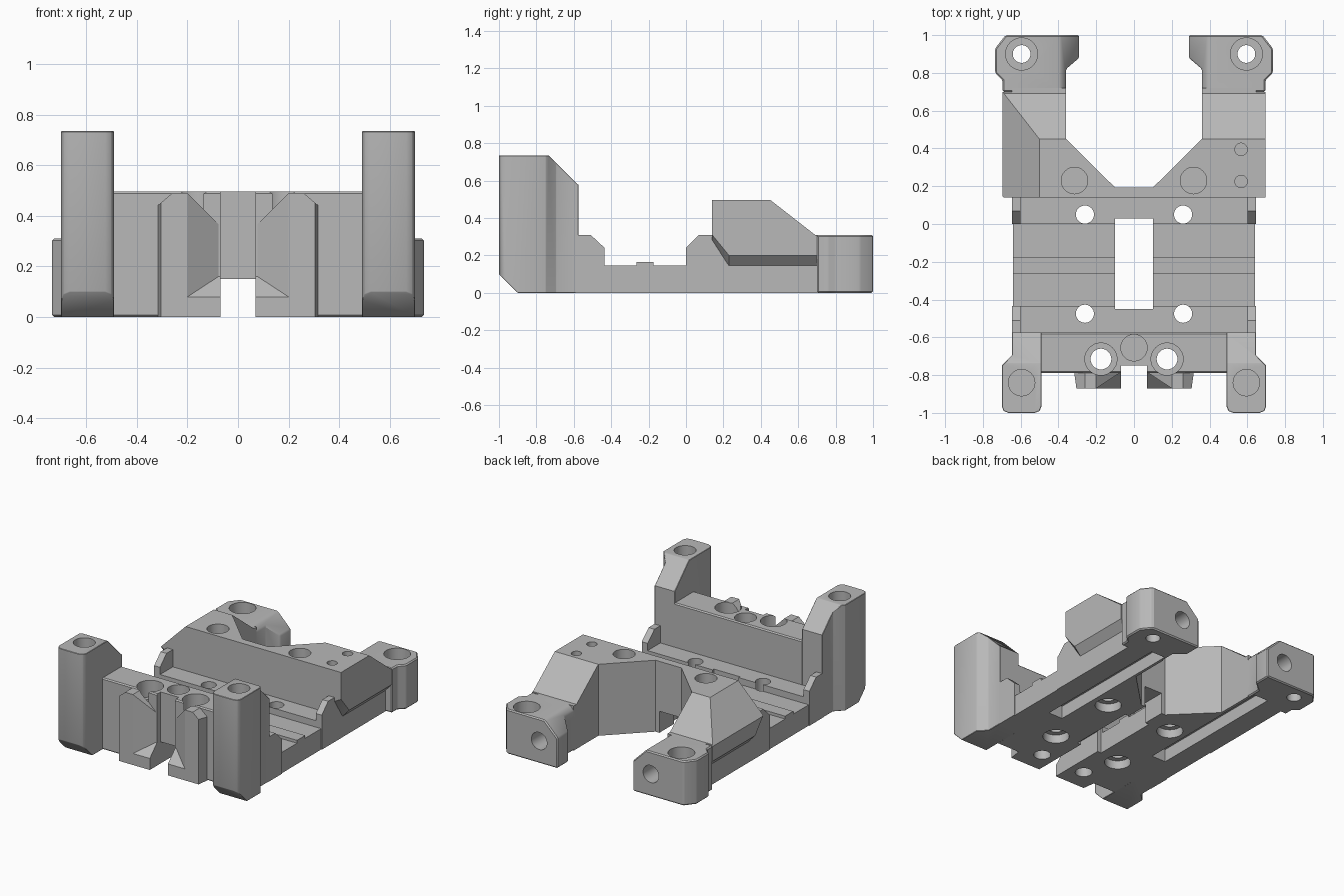
import bpy, bmesh, math

old = bpy.data.objects.get("Cube")
if old:
    bpy.data.objects.remove(old, do_unlink=True)

grey = bpy.data.materials.new("mid_grey")
grey.use_nodes = True
grey.diffuse_color = (0.48, 0.48, 0.48, 1)
grey.node_tree.nodes["Principled BSDF"].inputs["Base Color"].default_value = grey.diffuse_color


def add(name, bm):
    bmesh.ops.recalc_face_normals(bm, faces=bm.faces)
    mesh = bpy.data.meshes.new(name)
    bm.to_mesh(mesh)
    bm.free()
    mesh.materials.append(grey)
    ob = bpy.data.objects.new(name, mesh)
    bpy.context.collection.objects.link(ob)
    return ob


def prism(name, pts, axis, a, b):
    """Extrude a closed outline along one axis from a to b."""
    place = {"x": lambda u, v, t: (t, u, v),
             "y": lambda u, v, t: (u, t, v),
             "z": lambda u, v, t: (u, v, t)}[axis]
    bm = bmesh.new()
    low = [bm.verts.new(place(u, v, a)) for u, v in pts]
    high = [bm.verts.new(place(u, v, b)) for u, v in pts]
    bm.faces.new(low)
    bm.faces.new(high[::-1])
    for i in range(len(pts)):
        j = (i + 1) % len(pts)
        bm.faces.new((low[i], low[j], high[j], high[i]))
    return add(name, bm)


def box(name, x, y, z):
    return prism(name, [(x[0], y[0]), (x[1], y[0]), (x[1], y[1]), (x[0], y[1])], "z", *z)


def hull(name, pts):
    bm = bmesh.new()
    verts = [bm.verts.new(p) for p in pts]
    bmesh.ops.convex_hull(bm, input=verts)
    return add(name, bm)


def rod(u, v, r, a, b, axis="z"):
    ring = [math.tau * i / 32 for i in range(32)]
    return prism("cutter", [(u + r * math.cos(t), v + r * math.sin(t)) for t in ring], axis, a, b)


def flip(s, pts):
    return [(s * p[0], *p[1:]) for p in pts]


def apply(ob, mod):
    bpy.context.view_layer.objects.active = ob
    bpy.ops.object.modifier_apply(modifier=mod.name)


def cut(ob, *cutters):
    for c in cutters:
        mod = ob.modifiers.new("cut", "BOOLEAN")
        mod.operation, mod.solver, mod.object = "DIFFERENCE", "EXACT", c
        apply(ob, mod)
        bpy.data.objects.remove(c, do_unlink=True)


def soften(ob, width=0.008):
    mod = ob.modifiers.new("soften", "BEVEL")
    mod.width, mod.segments, mod.limit_method = width, 1, "ANGLE"
    apply(ob, mod)


def channel():
    return box("cutter", (-0.07, 0.07), (-1.2, 0.4), (-0.1, 0.15))


def groove(s):
    return box("cutter", sorted((s * 0.38, s * 0.49)), (-0.27, 0.76), (-0.1, 0.09))


# Base plate with stepped bed, central window and screw holes
bed = [(-0.6, 0), (-0.6, 0.19), (-0.435, 0.19), (-0.435, 0.145), (-0.265, 0.145), (-0.265, 0.165),
       (-0.175, 0.165), (-0.175, 0.145), (0, 0.145), (0, 0.19), (0.16, 0.19), (0.16, 0)]
base = prism("base_plate", bed, "x", -0.64, 0.64)
cut(base, box("cutter", (-0.1, 0.1), (-0.45, 0.03), (-0.1, 0.3)), channel())
for s in (1, -1):
    cut(base, groove(s))
    for y in (-0.475, 0.05):
        cut(base, rod(s * 0.26, y, 0.048, -0.1, 0.3), rod(s * 0.26, y, 0.085, -0.1, 0.06))

# Raised corner lips beside the bed
for s in (1, -1):
    x = sorted((s * 0.6, s * 0.645))
    prism("front_lip", [(-0.59, 0), (-0.59, 0.31), (-0.51, 0.31), (-0.435, 0.24), (-0.435, 0)], "x", *x)
    prism("rear_lip", [(0, 0), (0, 0.24), (0.07, 0.31), (0.15, 0.31), (0.15, 0)], "x", *x)

# Front wall
wall = box("front_wall", (-0.5, 0.5), (-0.79, -0.575), (0, 0.497))
soften(wall)
cut(wall, channel(), box("cutter", (-0.07, 0.07), (-1, -0.75), (-0.1, 0.7)),
    rod(0, -0.655, 0.07, 0.3, 0.7))
for s in (1, -1):
    cut(wall, rod(s * 0.175, -0.715, 0.055, -0.1, 0.7), rod(s * 0.175, -0.715, 0.085, 0.38, 0.7))

for s in (1, -1):
    # Faceted boss on the front of the wall
    plan = flip(s, [(0.07, -0.76), (0.07, -0.785), (0.2, -0.87), (0.305, -0.87), (0.32, -0.76)])
    boss = prism("front_boss", plan, "z", 0, 0.49)
    cut(boss, prism("cutter", flip(s, [(0, 0.29), (0.07, 0.36), (0.2, 0.49), (0.2, 0.6), (0, 0.6)]),
                    "y", -1, -0.785),
        prism("cutter", flip(s, [(0.26, 0.49), (0.26, 0.6), (0.4, 0.6), (0.4, 0.37)]), "y", -1, -0.785),
        rod(s * 0.175, -0.715, 0.085, 0.38, 0.7), rod(s * 0.175, -0.715, 0.055, -0.1, 0.7))
    # Sloped foot filling the inner corner under the boss
    hull("boss_foot", [(s * x, y, z) for x, y, z in (
        (0.07, -0.87, 0), (0.21, -0.87, 0), (0.07, -0.78, 0), (0.21, -0.78, 0), (0.07, -0.87, 0.08),
        (0.21, -0.87, 0.08), (0.07, -0.78, 0.17), (0.21, -0.78, 0.08))])

    # Tall front post
    plan = [(0.49, -0.57), (0.49, -0.965), (0.5, -0.99), (0.525, -1), (0.665, -1), (0.69, -0.99),
            (0.7, -0.965), (0.7, -0.75), (0.645, -0.695), (0.645, -0.575), (0.49, -0.575)][1:]
    post = prism("front_post", flip(s, plan), "z", 0, 0.735)
    cut(post, prism("cutter", [(-0.74, 0.74), (-0.58, 0.58), (-0.4, 0.58), (-0.4, 0.9), (-0.74, 0.9)],
                    "x", -1, 1),
        prism("cutter", [(-1.1, 0.2), (-0.8, -0.1), (-1.1, -0.1)], "x", -1, 1))
    soften(post)
    cut(post, rod(s * 0.595, -0.84, 0.07, 0.55, 0.9))


def rear_cuts(ob):
    """Rear slope, and the broad chamfer found on one side only."""
    cut(ob, prism("cutter", [(0.45, 0.497), (0.69, 0.31), (0.9, 0.31), (0.9, 0.7), (0.45, 0.7)], "x", -1, 1),
        prism("cutter", [(-0.5, 0.498), (-0.5, 0.7), (-0.9, 0.7), (-0.9, 0.098)], "y", 0, 1))


# Forked rear block
half = [(0.645, 0.14), (0.645, 0.72), (0.36, 0.72), (0.36, 0.45), (0.1, 0.193)]
block = prism("rear_block", half + flip(-1, half[::-1]), "z", 0, 0.497)
rear_cuts(block)
cut(block, channel())
for s in (1, -1):
    cut(block, rod(s * 0.315, 0.23, 0.07, 0.36, 0.7), groove(s))

for s in (1, -1):
    # Overhanging side wing
    top = [(0.7, 0.31), (0.45, 0.497), (0.14, 0.497)]
    inner = [(0.14, 0.28), (0.23, 0.14), (0.7, 0.14)] + top
    outer = [(0.14, 0.31), (0.23, 0.2), (0.7, 0.2)] + top
    wing = hull("side_wing", [(s * 0.64, y, z) for y, z in inner] + [(s * 0.695, y, z) for y, z in outer])
    rear_cuts(wing)
    if s > 0:
        for part in (block, wing):
            for y in (0.225, 0.395):
                cut(part, rod(0.567, y, 0.033, 0.36, 0.7))

    # Rear ear with vertical and horizontal bores
    plan = [(0.36, 0.7), (0.36, 0.82), (0.29, 0.88), (0.29, 1), (0.68, 1), (0.735, 0.93),
            (0.735, 0.8), (0.695, 0.76), (0.695, 0.7)]
    ear = prism("rear_ear", flip(s, plan), "z", 0, 0.31)
    cut(ear, prism("cutter", flip(s, [(0.39, 0.31), (0.39, 0.5), (0.2, 0.5), (0.2, 0.12)]), "y", 0.6, 1.2))
    soften(ear)
    cut(ear, groove(s), rod(s * 0.595, 0.9, 0.047, -0.1, 0.5), rod(s * 0.595, 0.9, 0.085, 0.2, 0.5),
        rod(s * 0.43, 0.155, 0.06, 0.75, 1.2, "y"))

# Smooth the bores while keeping hard edges
bpy.ops.object.select_all(action="DESELECT")
for ob in bpy.context.collection.objects:
    if ob.type == "MESH":
        ob.select_set(True)
        bpy.context.view_layer.objects.active = ob
bpy.ops.object.shade_smooth_by_angle(angle=math.radians(25))
